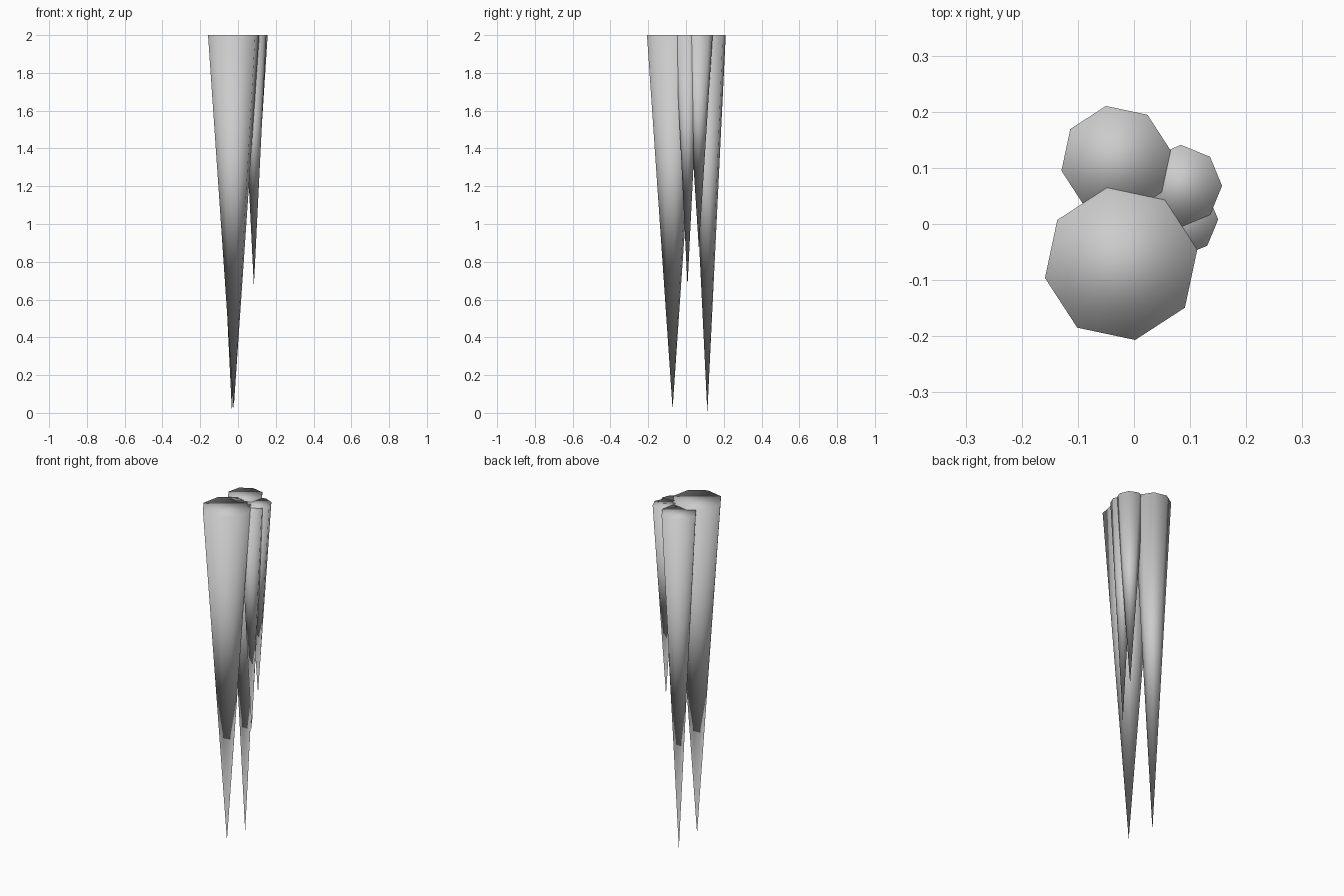
import bpy
import math

if "Cube" in bpy.data.objects:
    bpy.data.objects.remove(bpy.data.objects["Cube"])


def icicle(name, x, y, radius, tip_z, turn):
    """Eight-sided spike hanging from the level z = 2, smooth shaded."""
    depth = 2.0 - tip_z
    bpy.ops.mesh.primitive_cone_add(
        vertices=8, radius1=0, radius2=radius, depth=depth,
        end_fill_type='NGON', location=(x, y, tip_z + depth / 2),
        rotation=(0, 0, math.radians(turn)))
    obj = bpy.context.object
    obj.name = name
    bpy.ops.object.shade_smooth()
    return obj


# two long icicles
icicle("large_icicle", -0.023, -0.071, 0.138, 0.02, 10.5)
icicle("medium_icicle", -0.032, 0.113, 0.099, 0.0, 10.5)
# two short icicles beside them
icicle("small_icicle_back", 0.084, 0.068, 0.073, 0.87, 0)
icicle("small_icicle_front", 0.084, 0.008, 0.066, 0.67, 0)
